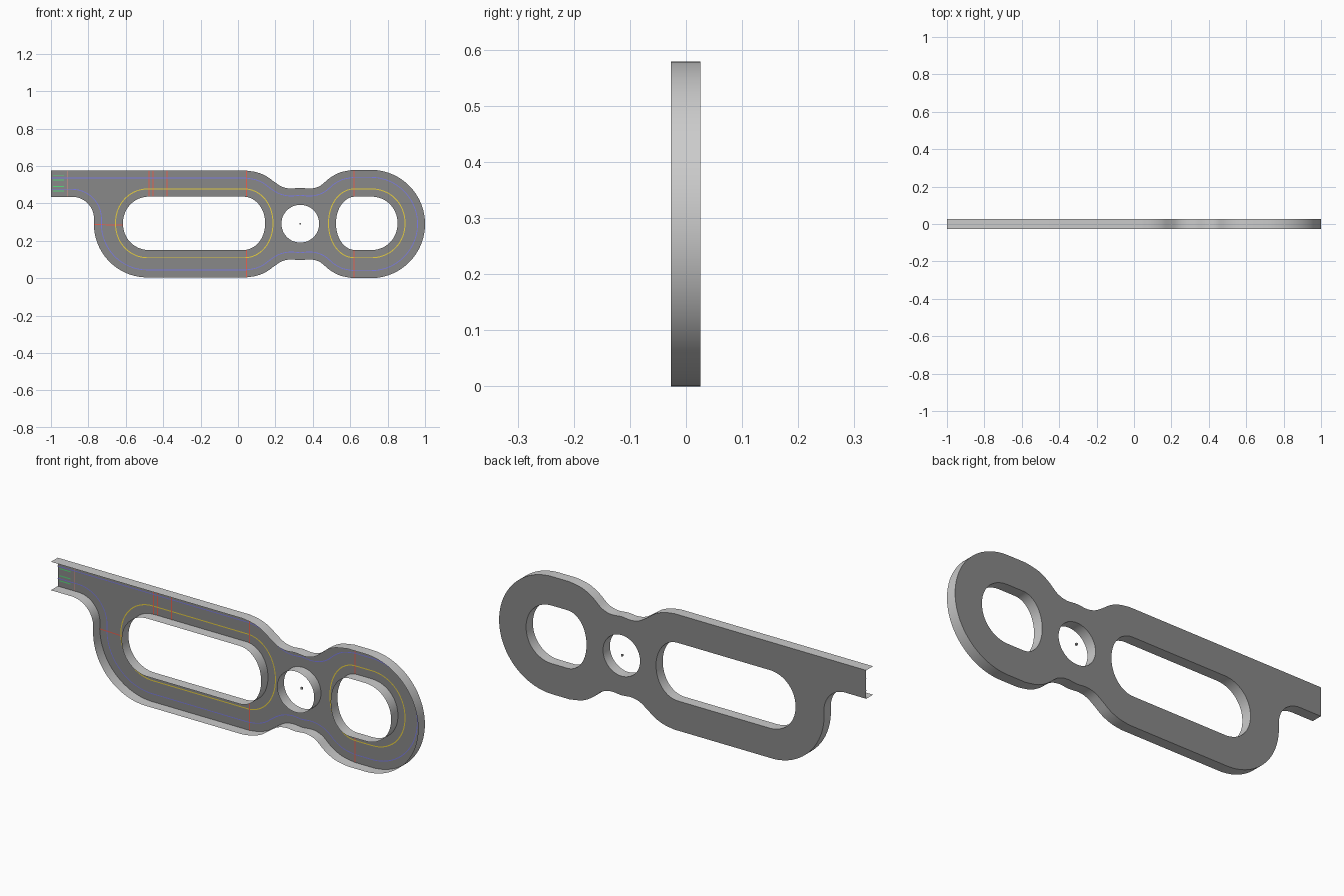
import bpy, bmesh
from math import sin, cos, pi, radians, copysign
from mathutils import Vector

if "Cube" in bpy.data.objects:
    bpy.data.objects.remove(bpy.data.objects["Cube"])

BACK, FRONT, MID = 0.026, -0.027, 0.2895


def arc(cx, cz, r, a0, a1, n=24):
    return [(cx + r * cos(radians(a0 + (a1 - a0) * i / n)),
             cz + r * sin(radians(a0 + (a1 - a0) * i / n))) for i in range(n + 1)]


def spline(pts, n=4):
    """Smooth curve through the points."""
    v = [Vector(p) for p in [pts[0]] + pts + [pts[-1]]]
    out = []
    for a, b, c, d in zip(v, v[1:], v[2:], v[3:]):
        for i in range(n):
            t = i / n
            q = 0.5 * (2 * b + (c - a) * t + (2 * a - 5 * b + 4 * c - d) * t * t
                       + (3 * b - a - 3 * c + d) * t ** 3)
            out.append((q.x, q.y))
    return out + [pts[-1]]


def slot(xl, xr, rl, rr, h, cz=0.293, e=2.06, n=64):
    """Long hole with its own end radius on the left and the right."""
    out = []
    for i in range(n + 1):
        a = pi / 2 + pi * i / n
        out.append((xl + rl - rl * abs(cos(a)) ** (2 / e),
                    cz + h * copysign(abs(sin(a)) ** (2 / e), sin(a))))
    for i in range(n + 1):
        a = -pi / 2 + pi * i / n
        out.append((xr - rr + rr * abs(cos(a)) ** (2 / e),
                    cz + h * copysign(abs(sin(a)) ** (2 / e), sin(a))))
    return out


def offset(pts, d, closed):
    """Shift a path sideways, positive to its left."""
    out, n = [], len(pts)
    for i in range(n):
        a = pts[i - 1] if closed or i else pts[0]
        b = pts[(i + 1) % n] if closed or i < n - 1 else pts[i]
        t = (Vector(b) - Vector(a)).normalized()
        out.append((pts[i][0] - t.y * d, pts[i][1] + t.x * d))
    return out


def finish(name, bm, color=None):
    me = bpy.data.meshes.new(name)
    bm.to_mesh(me)
    bm.free()
    ob = bpy.data.objects.new(name, me)
    bpy.context.collection.objects.link(ob)
    if color:
        mat = bpy.data.materials.new(name)
        mat.diffuse_color = color
        mat.use_nodes = True
        mat.node_tree.nodes["Principled BSDF"].inputs["Base Color"].default_value = mat.diffuse_color
        me.materials.append(mat)
    return ob


def smooth(ob):
    bpy.ops.object.select_all(action='DESELECT')
    ob.select_set(True)
    bpy.context.view_layer.objects.active = ob
    bpy.ops.object.shade_smooth_by_angle(angle=radians(35))


def wall(name, pts, closed):
    """Thin upright wall from the floor sheet to the open front."""
    bm = bmesh.new()
    rows = [[bm.verts.new((x, y, z)) for x, z in pts] for y in (BACK, FRONT)]
    n = len(pts)
    for i in range(n if closed else n - 1):
        j = (i + 1) % n
        bm.faces.new((rows[0][i], rows[0][j], rows[1][j], rows[1][i]))
    smooth(finish(name, bm))


def ribbons(name, paths, color, w=0.005):
    """Hairline markings lying on the floor sheet."""
    bm = bmesh.new()
    for pts, closed in paths:
        a, b = [[bm.verts.new((x, BACK - 0.002, z)) for x, z in offset(pts, s * w / 2, closed)]
                for s in (-1, 1)]
        n = len(pts)
        for i in range(n if closed else n - 1):
            j = (i + 1) % n
            bm.faces.new((a[i], a[j], b[j], b[i]))
    finish(name, bm, color)


# Outer outline, counter-clockwise from the lower corner of the open lane
neck = spline([(0.045, 0.575), (0.10, 0.566), (0.15, 0.546), (0.195, 0.514), (0.235, 0.489),
               (0.28, 0.479), (0.333, 0.483), (0.39, 0.479), (0.44, 0.494), (0.49, 0.535),
               (0.545, 0.565), (0.615, 0.579)])
outline = [(-1, 0.435)] + arc(-0.887, 0.318, 0.117, 90, 0, 14)
outline += arc(-0.485, MID, 0.2855, 177, 270, 28)
outline += [(x, 2 * MID - z) for x, z in neck]
outline += arc(0.7105, MID, 0.2895, -90, 90, 48)
outline += neck[::-1] + [(-1, 0.575)]

# Openings
holes = {"long_opening": slot(-0.615, 0.145, 0.142, 0.12, 0.143),
         "round_opening": arc(0.333, 0.291, 0.101, 0, 360, 48)[:-1],
         "short_opening": slot(0.524, 0.853, 0.105, 0.142, 0.143)}

# Floor sheet with the openings left out
bm = bmesh.new()
edges = []
for loop in [outline] + list(holes.values()):
    vs = []
    for p in loop:
        v = Vector((p[0], BACK, p[1]))
        if not vs or (v - vs[-1].co).length > 1e-4:
            vs.append(bm.verts.new(v))
    if (vs[0].co - vs[-1].co).length < 1e-4:
        bm.verts.remove(vs.pop())
    edges += [bm.edges.new((vs[i - 1], vs[i])) for i in range(len(vs))]
bmesh.ops.triangle_fill(bm, edges=edges, use_beauty=True, normal=(0, -1, 0))
finish("floor_sheet", bm, (0.25, 0.25, 0.25, 1))

# Walls around the outside and around each opening
wall("outer_wall", outline, False)
for name, pts in holes.items():
    wall(name + "_wall", pts, True)

# Coloured markings
ribbons("outer_lane_lines", [(offset(outline, 0.04, False), False)], (0.2, 0.2, 0.8, 1), 0.004)
ribbons("inner_lane_lines", [(slot(-0.655, 0.187, 0.175, 0.155, 0.184), True),
                             (slot(0.484, 0.893, 0.14, 0.18, 0.184), True)], (0.8, 0.62, 0.05, 1))
cross = [(x, 0.436, 0.575) for x in (-0.476, -0.455, -0.38, 0.045, 0.62)]
cross += [(x, 0.004, 0.15) for x in (0.045, 0.62)]
lines = [([(x, a), (x, b)], False) for x, a, b in cross]
ribbons("cross_lines", lines + [([(-0.77, 0.287), (-0.615, 0.283)], False)], (0.8, 0.12, 0.08, 1))
ribbons("first_cross_line", [([(-0.91, 0.436), (-0.91, 0.575)], False)], (0.8, 0.3, 0.25, 1), 0.003)
ribbons("start_lines", [([(-0.99, z), (-0.93, z)], False) for z in (0.465, 0.49, 0.525, 0.55)],
        (0.1, 0.7, 0.2, 1))

# Tiny marker in the middle of the round opening
bm = bmesh.new()
bmesh.ops.create_cube(bm, size=0.009)
bmesh.ops.translate(bm, verts=bm.verts, vec=(0.333, BACK - 0.005, 0.291))
finish("centre_marker", bm)
